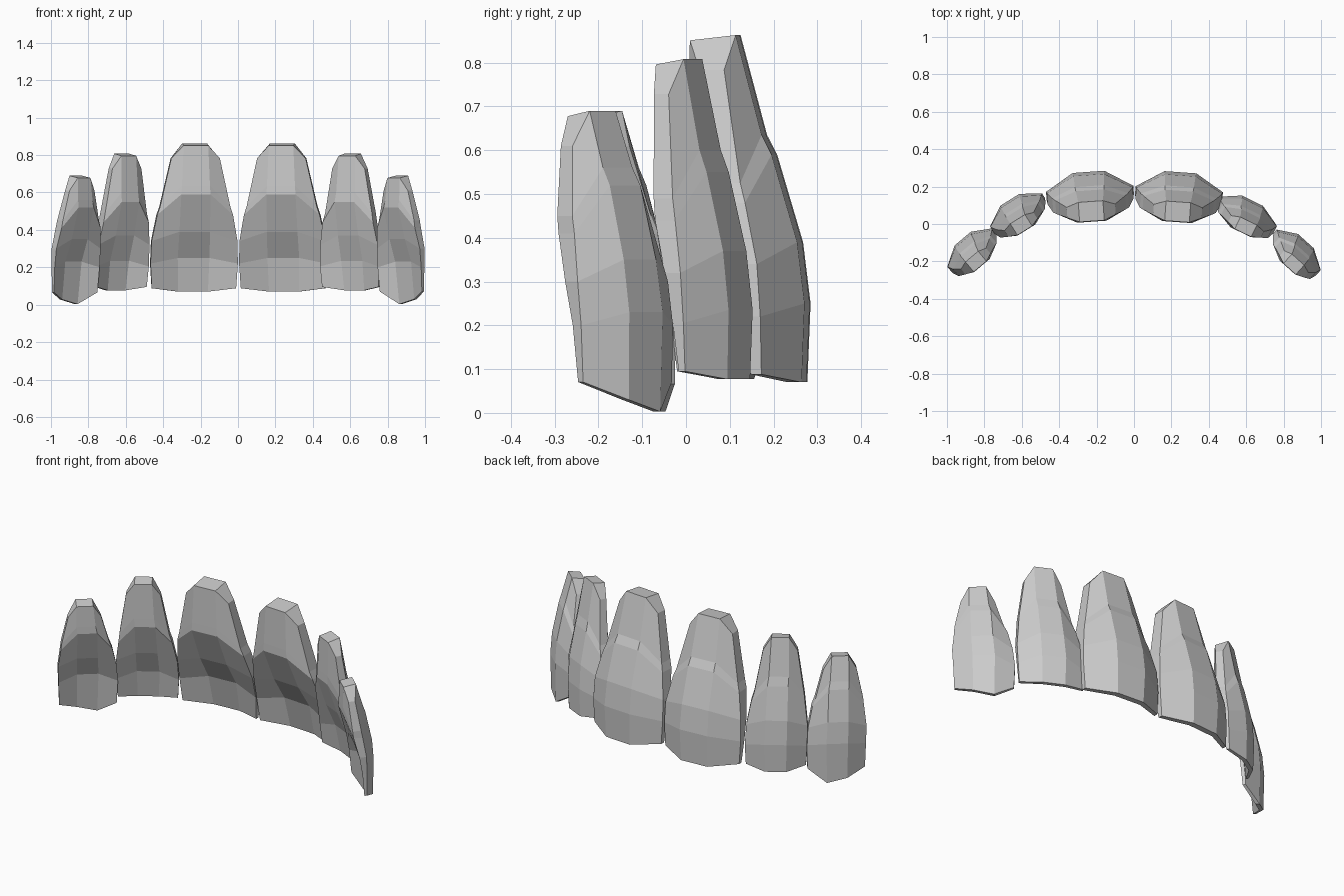
import bpy, bmesh, math

if "Cube" in bpy.data.objects:
    bpy.data.objects.remove(bpy.data.objects["Cube"])

# Tooth section levels, incisal edge to root tip:
# half width, inner half width, lingual depth, end depth, labial depth, end thickness, end z offset
LEVELS = [
    (.226, .080,  .080,  .018, .112, .012,  .018),
    (.234, .085,  .035,  .008, .119, .020, -.030),
    (.230, .082, -.055, -.010, .102, .030, -.050),
    (.203, .078, -.148, -.047, .043, .038, -.110),
    (.188, .075, -.148, -.057, .020, .036, -.110),
    (.130, .066, -.145, -.090, -.040, .028, -.080),
]


def tooth(name, x, y, angle, side, heights, wide, deep, lean=0.0, point=0.0):
    """Loft eight-sided rings; lean shifts the root sideways, point sharpens the tip."""
    bm = bmesh.new()
    c, s = math.cos(math.radians(angle)), math.sin(math.radians(angle))
    rings = []
    for i, (w, n, ling, end, lab, t, dz) in enumerate(LEVELS):
        z = heights[i]
        shift = side * lean * max(0, i - 1) / 4
        tilt = -.012 if i == 5 else 0
        pts = [(-n, ling, tilt), (n, ling, tilt), (w, end - t, dz), (w, end + t, dz),
               (n, lab, 0), (-n, lab, 0), (-w, end + t, dz), (-w, end - t, dz)]
        ring = []
        for u, v, h in pts:
            if i == 0 and point:
                h = point * (0.6 if abs(u) == n and u * side > 0 else 0)
                if abs(u) == w:
                    h = point * 1.5
            u = u * wide + shift
            v *= deep
            ring.append(bm.verts.new((x + u * c - v * s, y + u * s + v * c, z + h)))
        rings.append(ring)
    # side walls
    for a, b in zip(rings, rings[1:]):
        for k in range(8):
            j = (k + 1) % 8
            bm.faces.new((a[k], a[j], b[j], b[k]))
    # biting edge and root cap
    for r in (rings[0], rings[-1]):
        for q in ((0, 1, 4, 5), (1, 2, 3, 4), (5, 6, 7, 0)):
            bm.faces.new([r[k] for k in q])
    bmesh.ops.recalc_face_normals(bm, faces=bm.faces)
    me = bpy.data.meshes.new(name)
    bm.to_mesh(me)
    bm.free()
    bpy.context.collection.objects.link(bpy.data.objects.new(name, me))


CENTRAL = (.07, .25, .39, .59, .635, .863)
LATERAL = (.077, .235, .37, .55, .60, .808)
CANINE = (.003, .23, .35, .52, .56, .69)

# central incisors
tooth("central_incisor_left", -.235, .16, 4, -1, CENTRAL, 1, 1)
tooth("central_incisor_right", .24, .158, -4, 1, CENTRAL, 1, 1)
# lateral incisors
tooth("lateral_incisor_left", -.62, .06, 32, -1, LATERAL, .70, .69, .02)
tooth("lateral_incisor_right", .598, .053, -26, 1, LATERAL, .74, .67, .03)
# canines
tooth("canine_left", -.865, -.138, 40, -1, CANINE, .67, .66, .025, .042)
tooth("canine_right", .868, -.148, -42, 1, CANINE, .67, .64, .035, .045)
